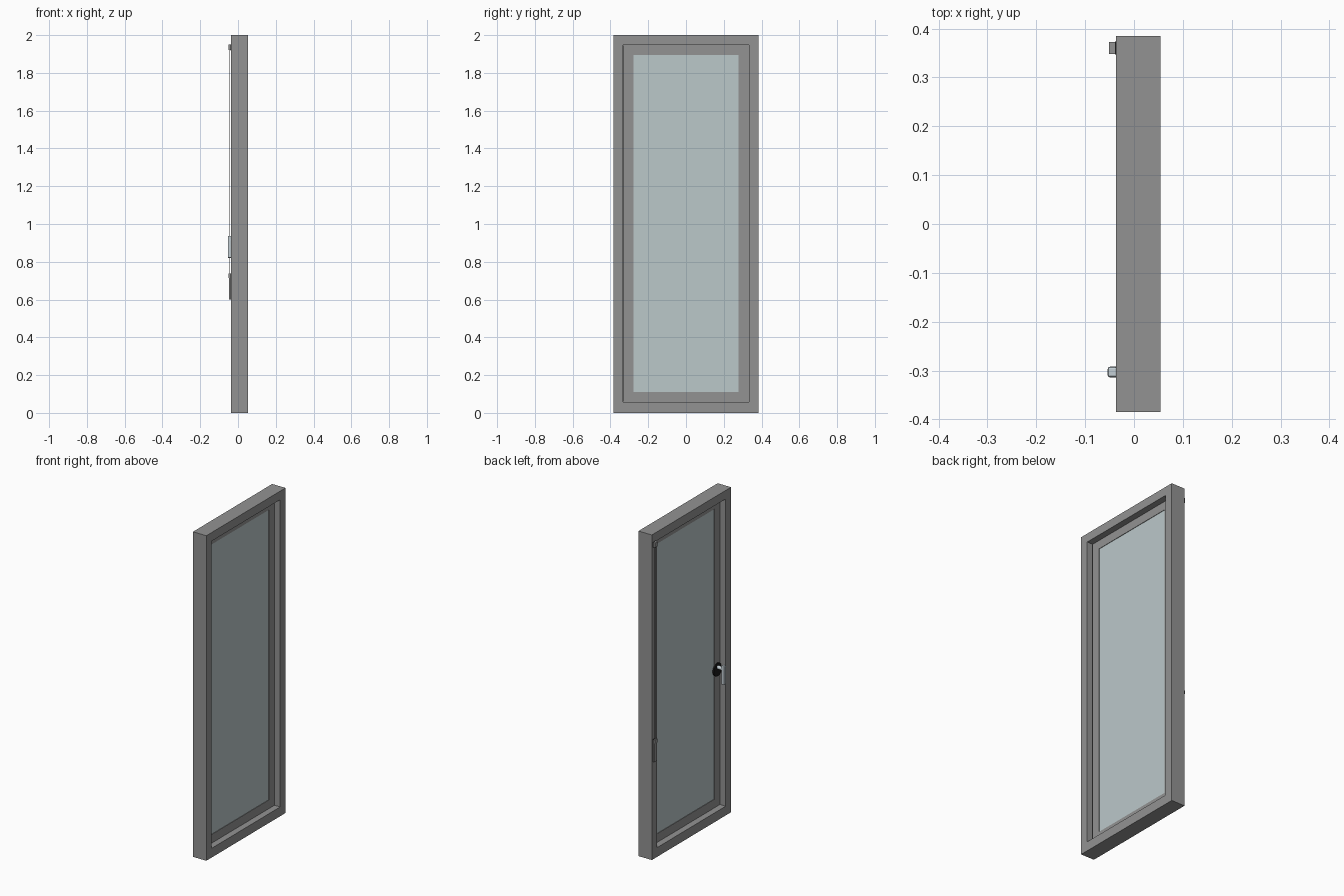
import bpy, bmesh, math

if "Cube" in bpy.data.objects:
    bpy.data.objects.remove(bpy.data.objects["Cube"])


def material(name, rgb):
    m = bpy.data.materials.new(name)
    m.diffuse_color = (*rgb, 1)
    m.use_nodes = True
    m.node_tree.nodes["Principled BSDF"].inputs["Base Color"].default_value = m.diffuse_color
    return m


GREY = material("frame grey", (0.29, 0.29, 0.29))
GLASS = material("pale glass", (0.50, 0.58, 0.59))
BLACK = material("black", (0.01, 0.01, 0.01))
METAL = material("light metal", (0.55, 0.62, 0.66))


def finish(name, bm, mat, bevel=0):
    me = bpy.data.meshes.new(name)
    bmesh.ops.recalc_face_normals(bm, faces=bm.faces)
    bm.to_mesh(me)
    bm.free()
    me.materials.append(mat)
    ob = bpy.data.objects.new(name, me)
    bpy.context.collection.objects.link(ob)
    if bevel:
        mod = ob.modifiers.new("bevel", 'BEVEL')
        mod.width, mod.segments = bevel, 2
    return ob


def box(name, x, y, z, mat, bevel=0):
    bm = bmesh.new()
    bmesh.ops.create_cube(bm, size=1)
    for v in bm.verts:
        v.co = [(a + b) / 2 + c * (b - a) for (a, b), c in zip((x, y, z), v.co)]
    return finish(name, bm, mat, bevel)


def ring(name, x, outer, inner, mat):
    """Rectangular frame in the yz plane; outer and inner are (half width, z0, z1)."""
    bm = bmesh.new()
    loops = []
    for w, z0, z1 in (outer, inner):
        for px in x:
            loops.append([bm.verts.new((px, s * w, z))
                          for s, z in ((-1, z0), (1, z0), (1, z1), (-1, z1))])
    oa, ob, ia, ib = loops
    for a, b in ((oa, ob), (ob, ib), (ib, ia), (ia, oa)):
        for i in range(4):
            j = (i + 1) % 4
            bm.faces.new((a[i], a[j], b[j], b[i]))
    return finish(name, bm, mat)


def disc(name, x, y, z, r, mat):
    bm = bmesh.new()
    bmesh.ops.create_cone(bm, cap_ends=True, segments=32, radius1=r, radius2=r, depth=x[1] - x[0])
    for v in bm.verts:
        a, b, c = v.co
        v.co = (c + (x[0] + x[1]) / 2, y + a, z + b)
    ob = finish(name, bm, mat)
    for p in ob.data.polygons:
        p.use_smooth = len(p.vertices) == 4
    return ob


# Frame, sash and glass
ring("outer_frame", (-0.037, 0.054), (0.385, 0, 2), (0.333, 0.057, 1.947), GREY)
ring("sash", (0.002, 0.015), (0.333, 0.057, 1.947), (0.278, 0.11, 1.895), GREY)
box("glass_pane", (0.005, 0.012), (-0.279, 0.279), (0.109, 1.896), GLASS)
box("edge_seal", (0.012, 0.0155), (-0.333, -0.330), (0.06, 1.944), BLACK)

# Handle on the inner side
disc("handle_rose", (-0.005, 0.003), -0.303, 0.90, 0.04, BLACK)
disc("handle_spindle", (-0.045, 0.0), -0.303, 0.915, 0.011, METAL)
box("handle_lever", (-0.054, -0.034), (-0.314, -0.292), (0.82, 0.937), METAL, 0.005)

# Shutter strap with its guide and winder
box("strap_guide", (-0.051, -0.037), (0.348, 0.372), (1.92, 1.95), GREY)
box("shutter_strap", (-0.044, -0.042), (0.353, 0.367), (0.73, 1.925), GREY)
box("strap_winder", (-0.047, -0.037), (0.348, 0.372), (0.60, 0.72), GREY)
box("winder_cap", (-0.051, -0.037), (0.348, 0.372), (0.715, 0.737), GREY)
for i, z in enumerate(((1.919, 1.951), (0.599, 0.738))):
    box(f"strap_backing_{i + 1}", (-0.0385, -0.0365), (0.347, 0.373), z, BLACK)
